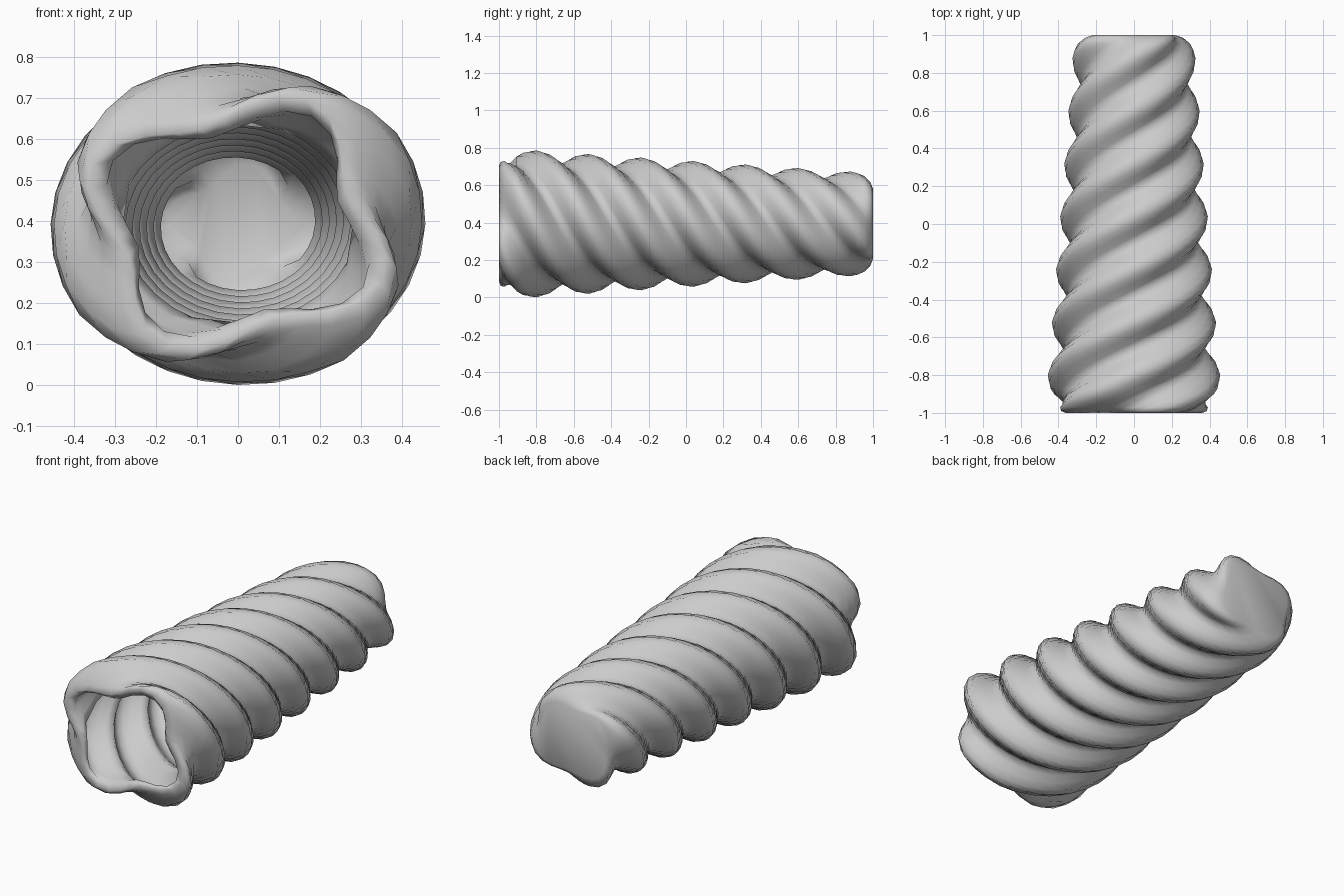
import bpy, bmesh, math

if "Cube" in bpy.data.objects:
    bpy.data.objects.remove(bpy.data.objects["Cube"])

N = 32             # points around one section
CZ = 0.393         # height of the axis
THICK = 0.078      # wall thickness
PITCH = 0.28       # length of a quarter turn


def ring(bm, y, scale=1.0, inset=0.0, flat=0.79, power=1.5):
    """Four-lobed section, twisted along y and squashed into an ellipse."""
    turn = -(y + 0.8) / PITCH * math.pi / 2
    verts = []
    for i in range(N):
        a = i * 2 * math.pi / N
        lobe = flat + (1 - flat) * abs(math.cos(2 * a)) ** power
        r = (0.394 - 0.078 * y) * scale * lobe - inset
        a += turn
        verts.append(bm.verts.new((r * math.cos(a), y, CZ + 0.86 * r * math.sin(a))))
    return verts


bm = bmesh.new()
rings = []

# closed end: flat square cap with a rounded edge
rings.append(ring(bm, 1.0, 0.80, 0, 0.80, 2.2))
rings.append(ring(bm, 0.985, 0.92, 0, 0.79, 2.1))
rings.append(ring(bm, 0.955, 0.98, 0, 0.79, 1.9))
rings.append(ring(bm, 0.92, 1.0, 0, 0.79, 1.7))

# outer twisted wall
step = PITCH / 8
for k in range(48, -4, -1):
    rings.append(ring(bm, -0.8 + k * step))

# rolled rim at the open end
rings.append(ring(bm, -0.94, 0.975, 0, 0.78, 1.8))
rings.append(ring(bm, -0.97, 0.945, 0, 0.76, 2.0))
rings.append(ring(bm, -0.99, 0.92, 0.012, 0.75, 2.1))
rings.append(ring(bm, -1.0, 0.91, 0.04, 0.75, 2.1))
rings.append(ring(bm, -0.985, 0.91, 0.075, 0.76, 2.0))

# inner wall back to the floor
for k in range(-4, 48):
    rings.append(ring(bm, -0.8 + k * step, 0.97 if k < -2 else 1, THICK))
rings.append(ring(bm, 0.89, 0.94, THICK))
rings.append(ring(bm, 0.915, 0.78, THICK, 0.79, 1.9))

for a, b in zip(rings, rings[1:]):
    for i in range(N):
        j = (i + 1) % N
        bm.faces.new((a[i], a[j], b[j], b[i]))
bm.faces.new(rings[0])
bm.faces.new(rings[-1])
bmesh.ops.recalc_face_normals(bm, faces=bm.faces)
for f in bm.faces:
    f.smooth = True

mesh = bpy.data.meshes.new("twisted_cup")
bm.to_mesh(mesh)
bm.free()
cup = bpy.data.objects.new("twisted_cup", mesh)
bpy.context.collection.objects.link(cup)
